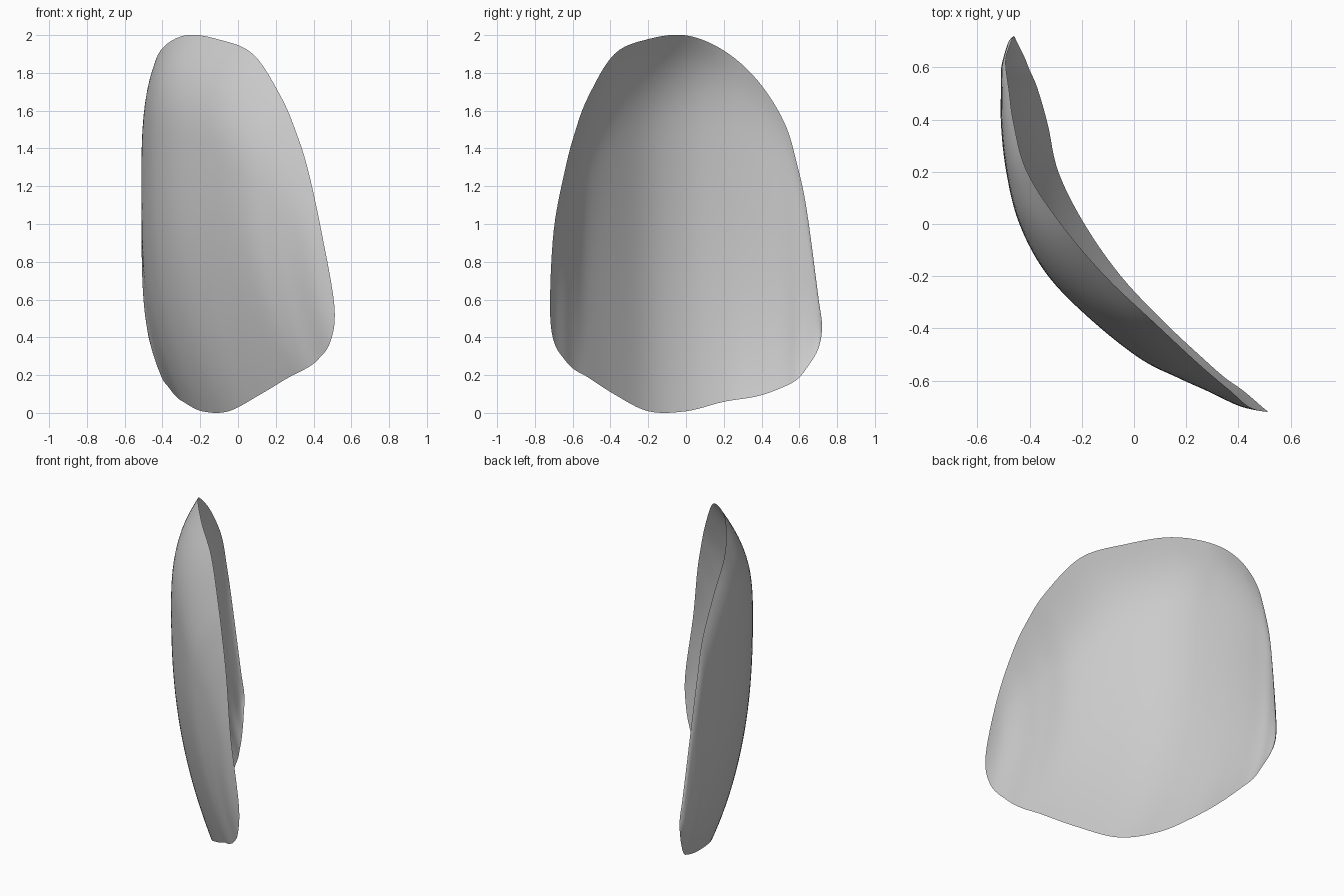
import bpy
import bmesh

cube = bpy.data.objects.get("Cube")
if cube:
    bpy.data.objects.remove(cube, do_unlink=True)

STEPS = 6      # columns between two stations
ROWS = 40      # rows from the lower rim to the upper rim
BELLY = 0.7    # relative height of the deepest part of the bowl

# Stations across the shell:
# y, x of upper rim, x of belly, x of lower rim, z of upper rim, z of lower rim
STATIONS = [
    (-.72, .51, .51, .51, .57, .57),
    (-.70, .44, .41, .49, .97, .38),
    (-.64, .37, .28, .42, 1.29, .28),
    (-.59, .31, .17, .35, 1.48, .23),
    (-.52, .23, .03, .27, 1.67, .19),
    (-.38, .08, -.15, .12, 1.9, .10),
    (-.20, -.11, -.33, -.05, 1.98, .01),
    (0, -.28, -.44, -.19, 2, .01),
    (.20, -.41, -.49, -.29, 1.92, .06),
    (.38, -.46, -.51, -.33, 1.76, .09),
    (.52, -.48, -.51, -.37, 1.54, .14),
    (.59, -.49, -.51, -.4, 1.31, .18),
    (.64, -.49, -.5, -.42, 1.07, .24),
    (.70, -.47, -.48, -.45, .62, .34),
    (.72, -.46, -.46, -.46, .46, .46),
]


def swap_rims(station):
    """Exchange the upper and lower rim, so the outline turns smoothly at its ends."""
    y, top, mid, low, z_top, z_low = station
    return (y, low, mid, top, z_low, z_top)


def catmull_rom(a, b, c, d, t):
    return tuple(
        q + t / 2 * (r - p + t * (2 * p - 5 * q + 4 * r - s + t * (3 * (q - r) + s - p)))
        for p, q, r, s in zip(a, b, c, d))


def shell_columns():
    pts = [swap_rims(STATIONS[1])] + STATIONS + [swap_rims(STATIONS[-2])]
    for window in zip(pts, pts[1:], pts[2:], pts[3:]):
        for k in range(STEPS):
            yield catmull_rom(*window, k / STEPS)
    yield STATIONS[-1]


def shell_point(column, v):
    """Point of a column at relative height v: flat belly, curling towards the rims."""
    y, top, mid, low, z_top, z_low = column
    if v > BELLY:
        x = mid + (top - mid) * ((v - BELLY) / (1 - BELLY)) ** (3.2 + y)
    else:
        x = mid + (low - mid) * ((BELLY - v) / BELLY) ** (2.6 + y)
    return (x, y, z_low + (z_top - z_low) * v)


# Curved shell
bm = bmesh.new()
grid = [[bm.verts.new(shell_point(col, i / ROWS)) for i in range(ROWS + 1)]
        for col in shell_columns()]
for a, b in zip(grid, grid[1:]):
    for i in range(ROWS):
        bm.faces.new((a[i], a[i + 1], b[i + 1], b[i]))
bmesh.ops.remove_doubles(bm, verts=bm.verts, dist=0.0005)

# Soften the surface inside the rim
inner = [v for v in bm.verts if not v.is_boundary]
for _ in range(3):
    bmesh.ops.smooth_vert(bm, verts=inner, factor=0.5,
                          use_axis_x=True, use_axis_y=False, use_axis_z=False)

# Sit exactly on the ground
lowest = min(v.co.z for v in bm.verts)
for v in bm.verts:
    v.co.z -= lowest
for f in bm.faces:
    f.smooth = True

mesh = bpy.data.meshes.new("curved_shell")
bm.to_mesh(mesh)
bm.free()

# Plain grey
grey = bpy.data.materials.new("light_grey")
grey.use_nodes = True
colour = (0.6, 0.6, 0.6, 1)
grey.diffuse_color = colour
grey.node_tree.nodes["Principled BSDF"].inputs["Base Color"].default_value = colour
mesh.materials.append(grey)

shell = bpy.data.objects.new("curved_shell", mesh)
bpy.context.collection.objects.link(shell)
